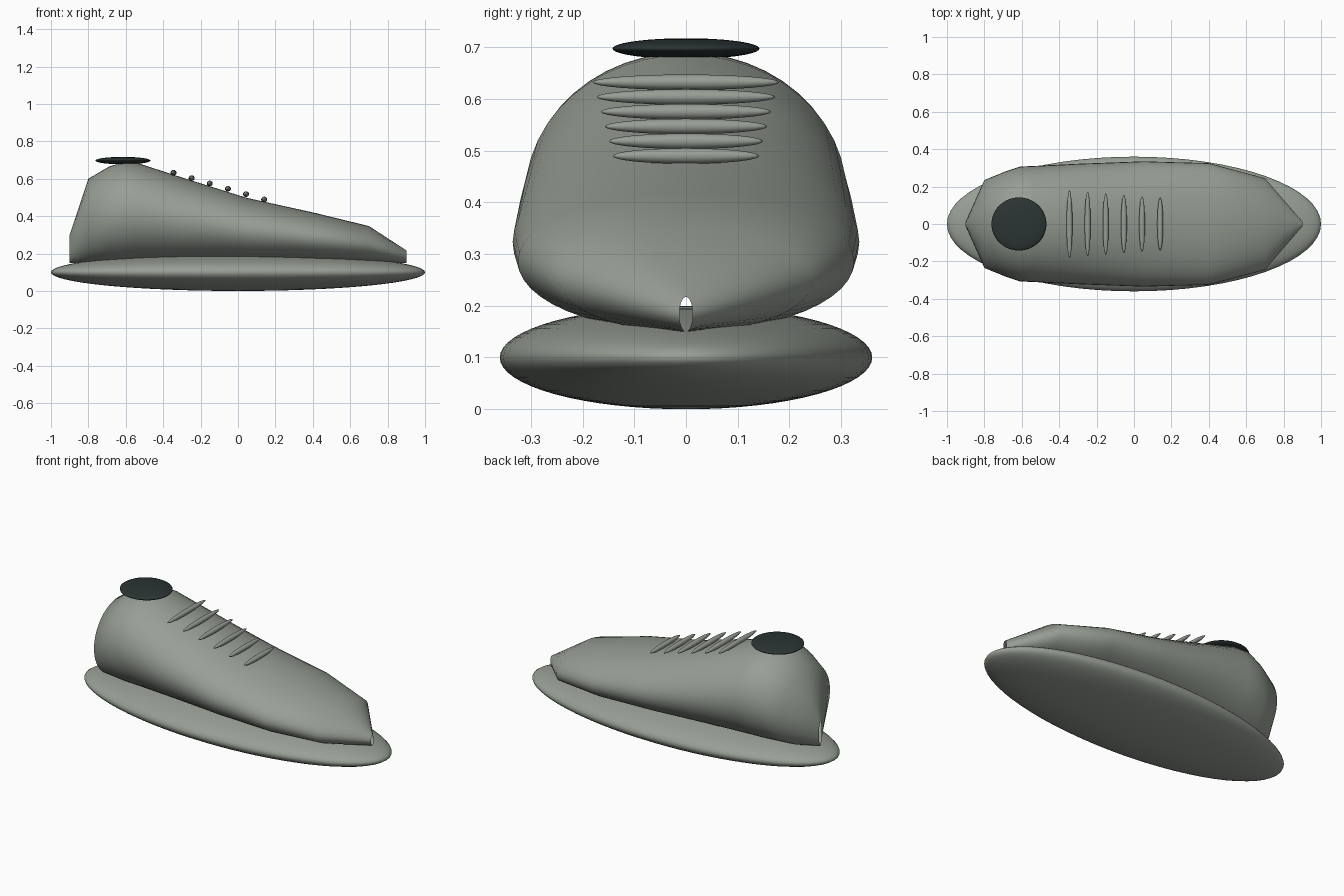
import bpy, bmesh, math

cube = bpy.data.objects.get("Cube")
if cube:
    bpy.data.objects.remove(cube, do_unlink=True)


def make_material(name, rgb):
    mat = bpy.data.materials.new(name)
    mat.use_nodes = True
    mat.diffuse_color = (*rgb, 1)
    mat.node_tree.nodes["Principled BSDF"].inputs["Base Color"].default_value = (*rgb, 1)
    return mat


def finish(name, bm, mat):
    mesh = bpy.data.meshes.new(name)
    bm.to_mesh(mesh)
    bm.free()
    for poly in mesh.polygons:
        poly.use_smooth = True
    mesh.materials.append(mat)
    obj = bpy.data.objects.new(name, mesh)
    bpy.context.collection.objects.link(obj)
    return obj


def ellipsoid(name, centre, radii, mat, segments=48, rings=24):
    bm = bmesh.new()
    bmesh.ops.create_uvsphere(bm, u_segments=segments, v_segments=rings, radius=1)
    bmesh.ops.scale(bm, vec=radii, verts=bm.verts)
    bmesh.ops.translate(bm, vec=centre, verts=bm.verts)
    return finish(name, bm, mat)


def loft(name, stations, base, mat, sides=48):
    """Open tube of elliptical sections given as (x, half width, top)."""
    bm = bmesh.new()
    rings = []
    for x, width, top in stations:
        mid, half = (top + base) / 2, (top - base) / 2
        angles = [math.tau * i / sides for i in range(sides)]
        rings.append([bm.verts.new((x, width * math.cos(a), mid + half * math.sin(a)))
                      for a in angles])
    for a, b in zip(rings, rings[1:]):
        for i in range(sides):
            j = (i + 1) % sides
            bm.faces.new((a[i], a[j], b[j], b[i]))
    bmesh.ops.recalc_face_normals(bm, faces=bm.faces)
    return finish(name, bm, mat)


grey = make_material("soft grey green", (0.31, 0.345, 0.30))
dark = make_material("dark slate", (0.024, 0.034, 0.034))

# Sole
ellipsoid("sole", (0, 0, 0.1), (1, 0.36, 0.1), grey, 64, 32)

# Upper, open at the heel and toe slits
loft("upper", [
    (-0.9, 0.013, 0.30), (-0.8, 0.235, 0.60), (-0.69, 0.28, 0.665),
    (-0.61, 0.307, 0.69), (-0.54, 0.31, 0.685), (-0.3, 0.322, 0.607),
    (0.05, 0.335, 0.497), (0.4, 0.325, 0.42), (0.7, 0.245, 0.347),
    (0.9, 0.013, 0.217)], 0.15, grey)

# Ankle collar
ellipsoid("collar", (-0.615, 0, 0.697), (0.147, 0.142, 0.02), dark)

# Row of laces, narrowing towards the toe
for i in range(6):
    ellipsoid(f"lace_{i + 1}", (-0.345 + 0.097 * i, 0, 0.632 - 0.0285 * i),
              (0.016, 0.18 - 0.0077 * i, 0.015), grey, 24, 16)
